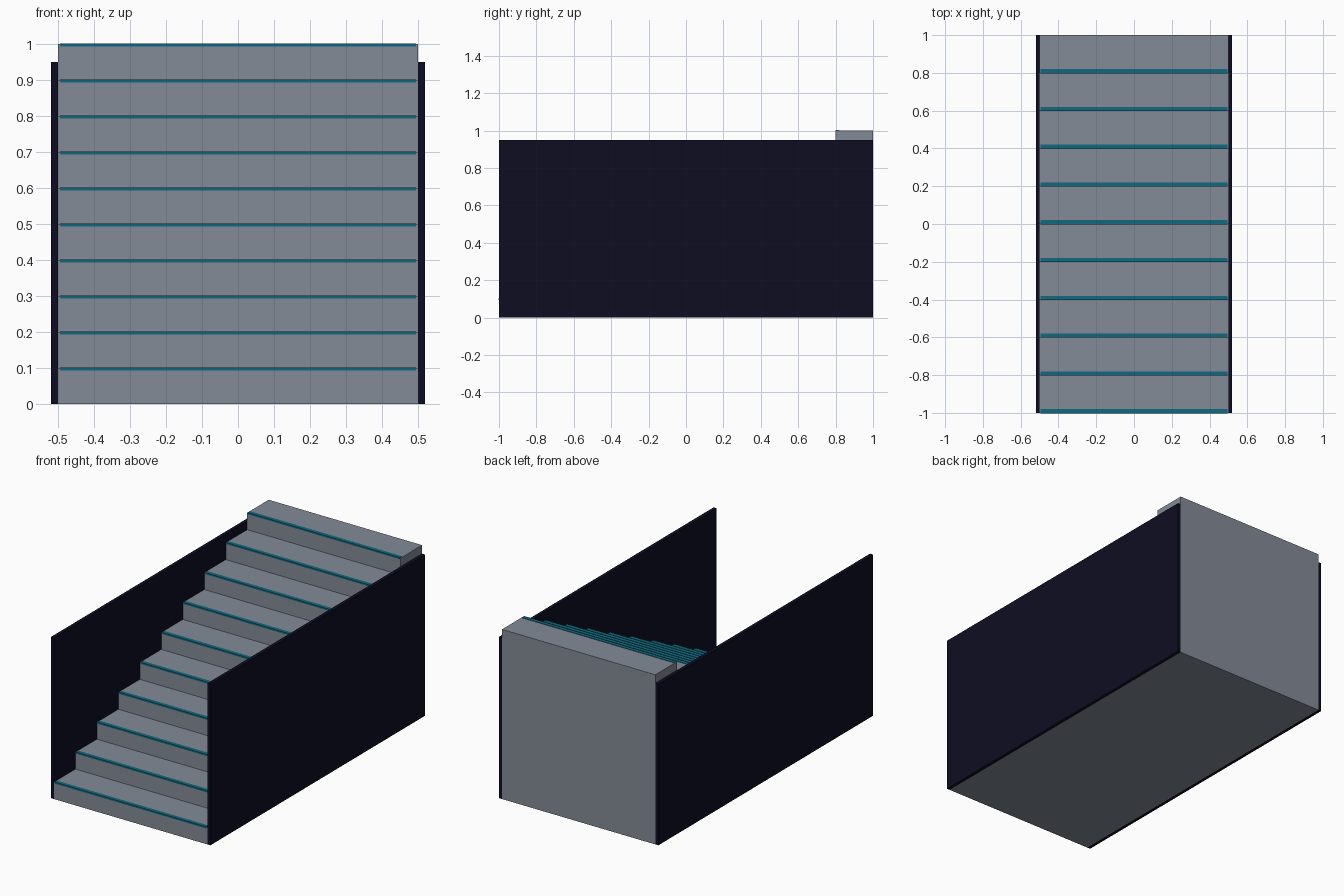
import bpy, bmesh

if "Cube" in bpy.data.objects:
    bpy.data.objects.remove(bpy.data.objects["Cube"])

STEPS, RUN, RISE, HALF_W = 10, 0.2, 0.1, 0.5


def material(name, rgb):
    m = bpy.data.materials.new(name)
    m.diffuse_color = (*rgb, 1.0)
    m.use_nodes = True
    m.node_tree.nodes["Principled BSDF"].inputs["Base Color"].default_value = m.diffuse_color
    return m


grey = material("slate grey", (0.23, 0.26, 0.31))
navy = material("dark navy", (0.004, 0.004, 0.016))
teal = material("teal", (0.005, 0.14, 0.21))


def finish(name, bm, mat):
    bmesh.ops.recalc_face_normals(bm, faces=bm.faces)
    mesh = bpy.data.meshes.new(name)
    bm.to_mesh(mesh)
    bm.free()
    mesh.materials.append(mat)
    obj = bpy.data.objects.new(name, mesh)
    bpy.context.collection.objects.link(obj)
    return obj


def add_box(bm, lo, hi):
    verts = bmesh.ops.create_cube(bm, size=1)["verts"]
    for v in verts:
        v.co = [(a + b) / 2 + c * (b - a) for a, b, c in zip(lo, hi, v.co)]


# Solid flight of steps: stepped side profile extruded across the width
profile = [(-1, 0)]
for i in range(STEPS):
    y, z = -1 + i * RUN, (i + 1) * RISE
    profile += [(y, z), (y + RUN, z)]
profile.append((1, 0))
bm = bmesh.new()
side = bm.faces.new([bm.verts.new((-HALF_W, y, z)) for y, z in profile])
ext = bmesh.ops.extrude_face_region(bm, geom=[side], use_keep_orig=True)
new_verts = [g for g in ext["geom"] if isinstance(g, bmesh.types.BMVert)]
bmesh.ops.translate(bm, verts=new_verts, vec=(2 * HALF_W, 0, 0))
finish("stair_steps", bm, grey)

# Thin strip wrapped on the front edge of every tread
bm = bmesh.new()
for i in range(STEPS):
    y, z = -1 + i * RUN, (i + 1) * RISE
    add_box(bm, (-0.495, y - 0.002, z - 0.007), (0.495, y + 0.02, z + 0.0025))
finish("nosing_strips", bm, teal)

# Flat side walls
for name, s in (("left_wall", -1), ("right_wall", 1)):
    bm = bmesh.new()
    x0, x1 = sorted((s * HALF_W, s * (HALF_W + 0.02)))
    add_box(bm, (x0, -1, 0), (x1, 1, 0.95))
    finish(name, bm, navy)
